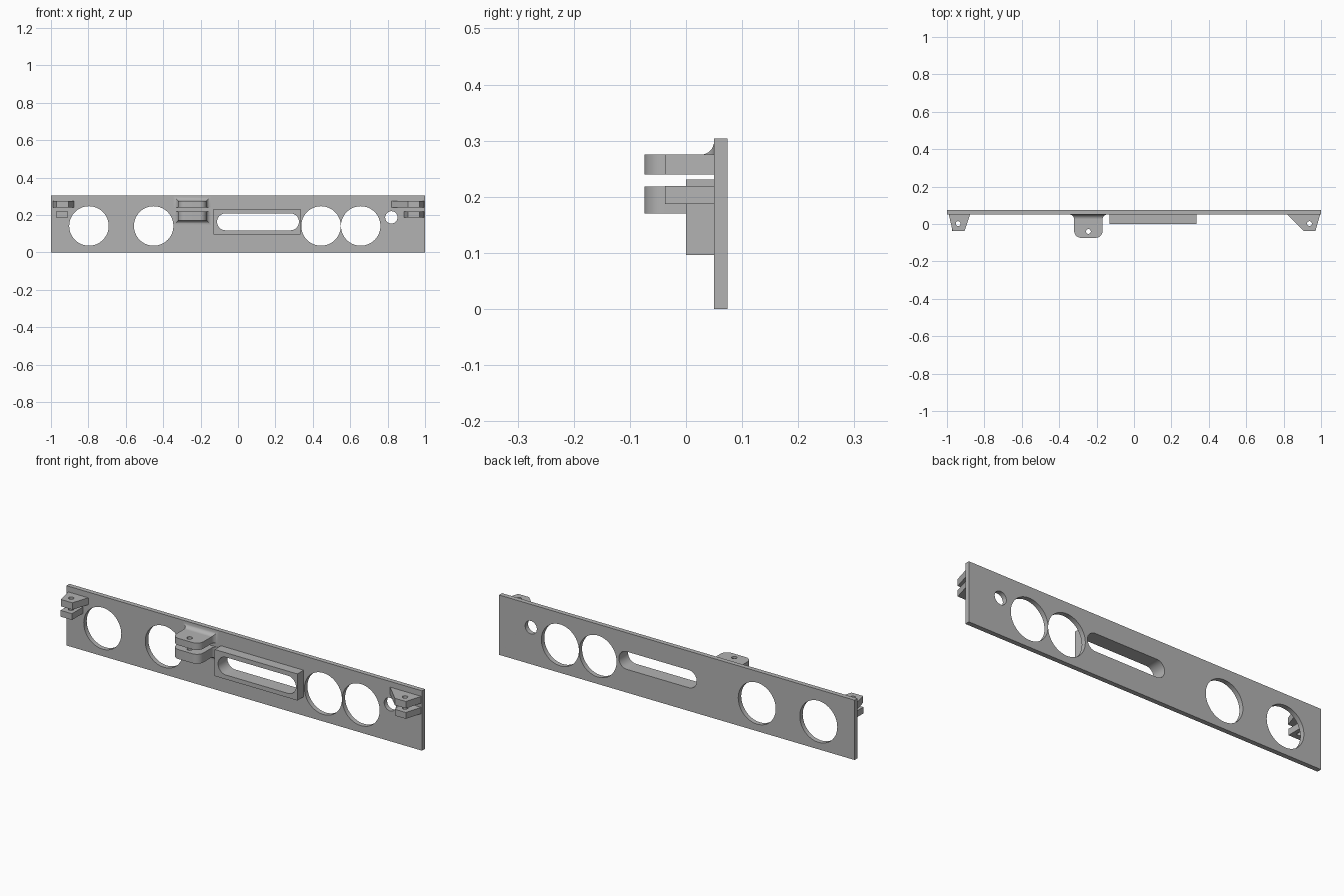
import bpy, bmesh
from math import sin, cos, pi, tau
from mathutils import Matrix

cube = bpy.data.objects.get("Cube")
if cube:
    bpy.data.objects.remove(cube, do_unlink=True)

grey = bpy.data.materials.new("plain grey")
grey.use_nodes = True
colour = (0.45, 0.45, 0.45, 1)
grey.diffuse_color = colour
grey.node_tree.nodes["Principled BSDF"].inputs["Base Color"].default_value = colour


def circle(x, y, r, n=64):
    return [(x + r * cos(tau * i / n), y + r * sin(tau * i / n)) for i in range(n)]


def rect(x0, x1, y0, y1):
    return [(x0, y0), (x1, y0), (x1, y1), (x0, y1)]


def arc(x, y, r, a, b, n=24):
    return [(x + r * cos(a + (b - a) * i / n), y + r * sin(a + (b - a) * i / n))
            for i in range(n + 1)]


def finish(name, bm):
    bmesh.ops.remove_doubles(bm, verts=bm.verts, dist=0.00005)
    bmesh.ops.recalc_face_normals(bm, faces=bm.faces)
    mesh = bpy.data.meshes.new(name)
    bm.to_mesh(mesh)
    bm.free()
    mesh.materials.append(grey)
    ob = bpy.data.objects.new(name, mesh)
    bpy.context.collection.objects.link(ob)
    bpy.ops.object.select_all(action='DESELECT')
    ob.select_set(True)
    bpy.context.view_layer.objects.active = ob
    bpy.ops.object.shade_smooth_by_angle(angle=pi / 6)
    return ob


def slab(name, loops, lo, hi, upright=False):
    """Extrude an outline with holes from lo to hi, along z or (upright) along y."""
    curve = bpy.data.curves.new(name + " outline", 'CURVE')
    curve.dimensions = '2D'
    curve.fill_mode = 'BOTH'
    curve.extrude = (hi - lo) / 2
    for loop in loops:
        s = curve.splines.new('POLY')
        s.points.add(len(loop) - 1)
        for p, (x, y) in zip(s.points, loop):
            p.co = (x, y, 0, 1)
        s.use_cyclic_u = True
    tmp = bpy.data.objects.new(name + " outline", curve)
    bpy.context.collection.objects.link(tmp)
    bpy.context.view_layer.update()
    mesh = bpy.data.meshes.new_from_object(
        tmp.evaluated_get(bpy.context.evaluated_depsgraph_get()))
    bm = bmesh.new()
    bm.from_mesh(mesh)
    bpy.data.objects.remove(tmp)
    bpy.data.curves.remove(curve)
    bpy.data.meshes.remove(mesh)
    mid = (lo + hi) / 2
    if upright:
        bm.transform(Matrix.Translation((0, mid, 0)) @ Matrix.Rotation(pi / 2, 4, 'X'))
    else:
        bm.transform(Matrix.Translation((0, 0, mid)))
    return finish(name, bm)


FACE = 0.05                       # front surface of the panel
UPPER, LOWER = (0.24, 0.275), (0.187, 0.219)

# Panel with round holes and the long slot
slot = arc(0.281, 0.163, 0.045, -pi / 2, pi / 2) + arc(-0.067, 0.163, 0.045, pi / 2, 3 * pi / 2)
holes = [circle(x, 0.141, 0.1055) for x in (-0.797, -0.451, 0.444, 0.656)]
slab("panel", [rect(-1, 1, 0, 0.304), *holes, circle(0.82, 0.187, 0.033), slot],
     FACE, 0.074, upright=True)

# Raised frame around the slot
slab("slot_frame", [rect(-0.131, 0.334, 0.096, 0.231), slot], 0, FACE, upright=True)


# End lugs: (back x0, back x1, front x0, front x1)
def end_lug(name, b0, b1, f0, f1, hole_x, z):
    outline = [(b0, FACE), (f0, -0.037), (f1, -0.037), (b1, FACE)]
    slab(name, [outline, circle(hole_x, 0.002, 0.013, 32)], *z)


end_lug("right_upper_lug", -0.99, -0.877, -0.97, -0.906, -0.94, UPPER)
end_lug("right_lower_lug", -0.972, -0.908, -0.972, -0.908, -0.94, LOWER)
end_lug("left_upper_lug", 0.82, 0.995, 0.908, 0.97, 0.938, UPPER)
end_lug("left_lower_lug", 0.888, 0.995, 0.908, 0.97, 0.938, LOWER)

# Middle bracket: two rounded lugs, each flaring into the panel
X0, X1, FRONT, R = -0.32, -0.168, -0.074, 0.037
tongue = ([(X1, FACE), (X0, FACE)]
          + arc(X0 + R, FRONT + R, R, pi, 3 * pi / 2, 12)
          + arc(X1 - R, FRONT + R, R, 3 * pi / 2, tau, 12))


def flare(name, z0, z1, down, up, r=0.024, n=8):
    bm = bmesh.new()
    rings = []
    for i in range(n + 1):
        a = pi / 2 * i / n
        d, y = r * (1 - cos(a)), FACE - r + r * sin(a)
        rings.append([bm.verts.new((x, y, z)) for x, z in
                      rect(X0 - d, X1 + d, z0 - d * down, z1 + d * up)])
    for a, b in zip(rings, rings[1:]):
        for i in range(4):
            j = (i + 1) % 4
            bm.faces.new((a[i], a[j], b[j], b[i]))
    bm.faces.new(rings[0])
    bm.faces.new(rings[-1])
    finish(name, bm)


for name, z, down, up in (("upper", UPPER, 0, 1), ("lower", (0.17, 0.218), 1, 0)):
    slab("middle_" + name + "_lug", [tongue, circle(-0.244, -0.04, 0.013, 32)], *z)
    flare("middle_" + name + "_flare", *z, down, up)
